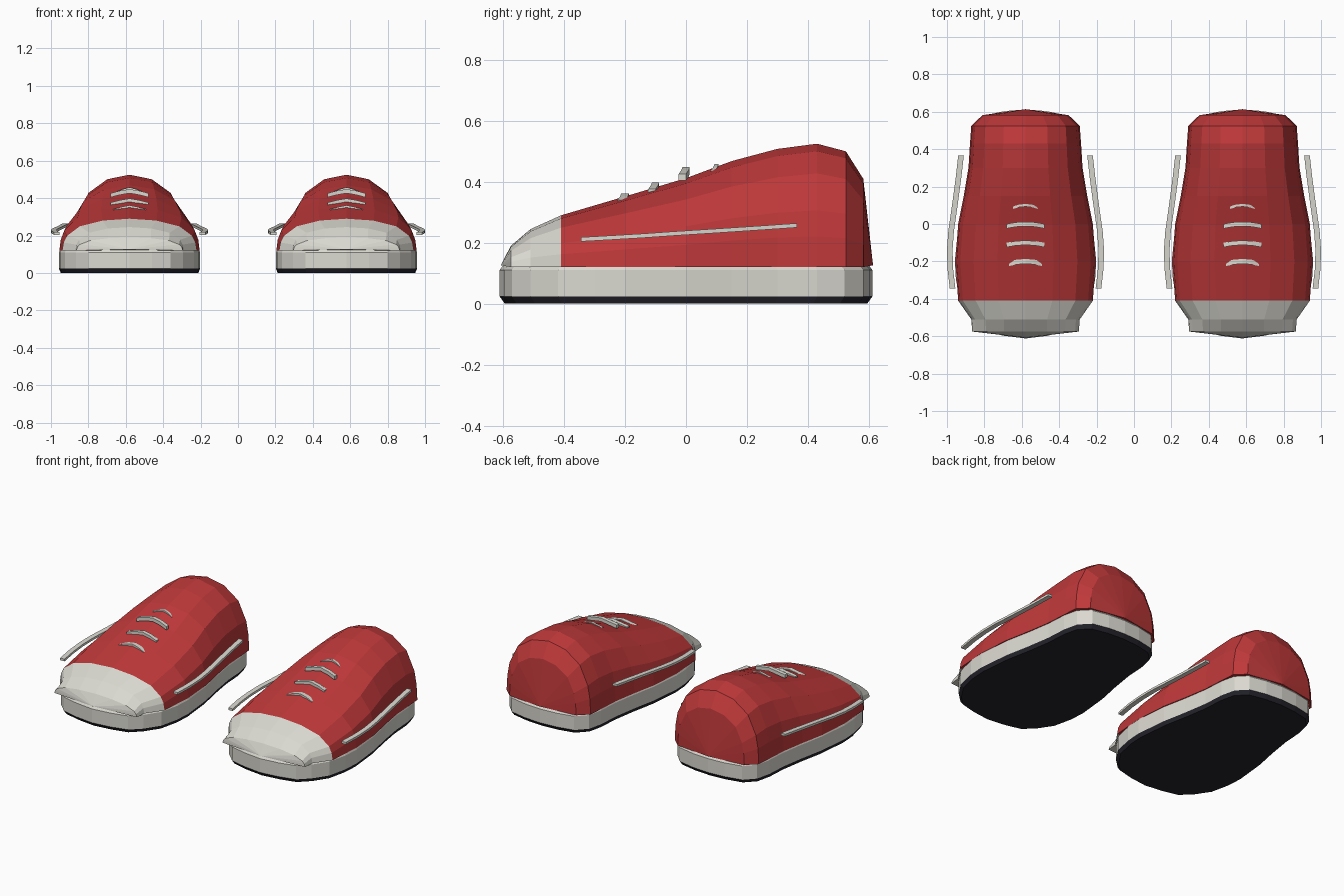
import bpy, bmesh, math
from mathutils import Vector

if "Cube" in bpy.data.objects:
    bpy.data.objects.remove(bpy.data.objects["Cube"])


def material(name, rgb):
    m = bpy.data.materials.new(name)
    m.diffuse_color = (*rgb, 1)
    m.use_nodes = True
    m.node_tree.nodes["Principled BSDF"].inputs["Base Color"].default_value = m.diffuse_color
    return m


RED = material("red canvas", (0.52, 0.04, 0.042))
WHITE = material("off white rubber", (0.70, 0.69, 0.63))
DARK = material("dark tread", (0.018, 0.018, 0.026))


def finish(name, bm, mats, x):
    bmesh.ops.recalc_face_normals(bm, faces=bm.faces[:])
    me = bpy.data.meshes.new(name)
    bm.to_mesh(me)
    bm.free()
    for m in mats:
        me.materials.append(m)
    ob = bpy.data.objects.new(name, me)
    ob.location.x = x
    bpy.context.collection.objects.link(ob)
    return ob


def bridge(bm, a, b, closed=True):
    n = len(a)
    return [bm.faces.new((a[i], a[(i + 1) % n], b[(i + 1) % n], b[i]))
            for i in range(n if closed else n - 1)]


# upper: stations along the shoe (y, half width, top height)
STATIONS = [(-.575, .285, .19), (-.51, .29, .245), (-.41, .36, .29), (-.2, .375, .352),
            (0, .36, .412), (.15, .33, .468), (.3, .305, .508), (.43, .297, .525),
            (.525, .29, .50), (.582, .23, .41)]
ARCH = [(1, 0), (.98, .25), (.93, .46), (.74, .76), (.4, .94), (0, 1)]
ARCH = ARCH + [(-x, z) for x, z in ARCH[-2::-1]]
BASE = .12


def upper(name, x):
    bm = bmesh.new()
    rings = [[bm.verts.new((w * u, y, BASE + (top - BASE) * v)) for u, v in ARCH]
             for y, w, top in STATIONS]
    for a, b in zip(rings, rings[1:]):
        bridge(bm, a, b)
    # toe and heel ends bulge outward to a low point
    for ring, y in ((rings[0], -.608), (rings[-1], .614)):
        tip = bm.verts.new((0, y, BASE + .006))
        for i in range(len(ring)):
            bm.faces.new((ring[i], ring[(i + 1) % len(ring)], tip))
    # white toe cap
    for f in bm.faces:
        f.material_index = 1 if f.calc_center_median().y < -.42 else 0
    finish(name, bm, [RED, WHITE], x)


# sole outline, right half from toe to heel
HALF = [(0, -.612), (.12, -.597), (.22, -.572), (.285, -.51), (.345, -.42), (.372, -.3),
        (.378, -.2), (.358, 0), (.328, .15), (.304, .3), (.296, .43), (.275, .52),
        (.215, .582), (.11, .604), (0, .612)]
OUTLINE = HALF + [(-x, y) for x, y in HALF[-2:0:-1]]


def slab(name, x, levels, mat):
    bm = bmesh.new()
    rings = [[bm.verts.new((px * s, py * s, z)) for px, py in OUTLINE] for z, s in levels]
    for a, b in zip(rings, rings[1:]):
        bridge(bm, a, b)
    bm.faces.new(rings[0])
    bm.faces.new(rings[-1])
    finish(name, bm, [mat], x)


def bar(name, x, pts, thick_x, thick_y, thick_z, mat, along_y):
    """Bent rectangular bar through the points."""
    bm = bmesh.new()
    rings = []
    for p in pts:
        side = Vector((thick_x, 0, 0)) if along_y else Vector((0, thick_y, 0))
        up = Vector((0, 0, thick_z))
        rings.append([bm.verts.new(Vector(p) + side * a / 2 + up * b / 2)
                      for a, b in ((-1, -1), (1, -1), (1, 1), (-1, 1))])
    for a, b in zip(rings, rings[1:]):
        bridge(bm, a, b)
    bm.faces.new(rings[0])
    bm.faces.new(rings[-1])
    finish(name, bm, [mat], x)


# laces: y, half length, centre height, thickness in y and z
LACES = [(-.2, .088, .356, .026, .012), (-.1, .102, .389, .024, .018),
         (0, .102, .437, .024, .022), (.1, .066, .452, .014, .012)]
# side stripe: offset from shoe centre, y, z
STRIPE = [(.345, .365, .257), (.358, .25, .249), (.378, .1, .239), (.398, -.04, .23),
          (.405, -.14, .223), (.402, -.24, .217), (.39, -.345, .211)]

for label, cx in (("left", -.58), ("right", .58)):
    upper(label + "_upper", cx)
    slab(label + "_midsole", cx, [(.024, 1), (.11, 1), (.123, .985)], WHITE)
    slab(label + "_tread", cx, [(0, .972), (.024, 1)], DARK)
    for i, (y, h, z, ty, tz) in enumerate(LACES):
        pts = [(h * t, y - .012 * t * t, z - .022 * abs(t) ** 1.3)
               for t in (-1, -.5, 0, .5, 1)]
        bar(f"{label}_lace_{i + 1}", cx, pts, 0, ty, tz, WHITE, False)
    for tag, s in (("inner", -1 if cx > 0 else 1), ("outer", 1 if cx > 0 else -1)):
        bar(f"{label}_{tag}_stripe", cx, [(s * px, y, z) for px, y, z in STRIPE],
            .03, 0, .014, WHITE, True)
